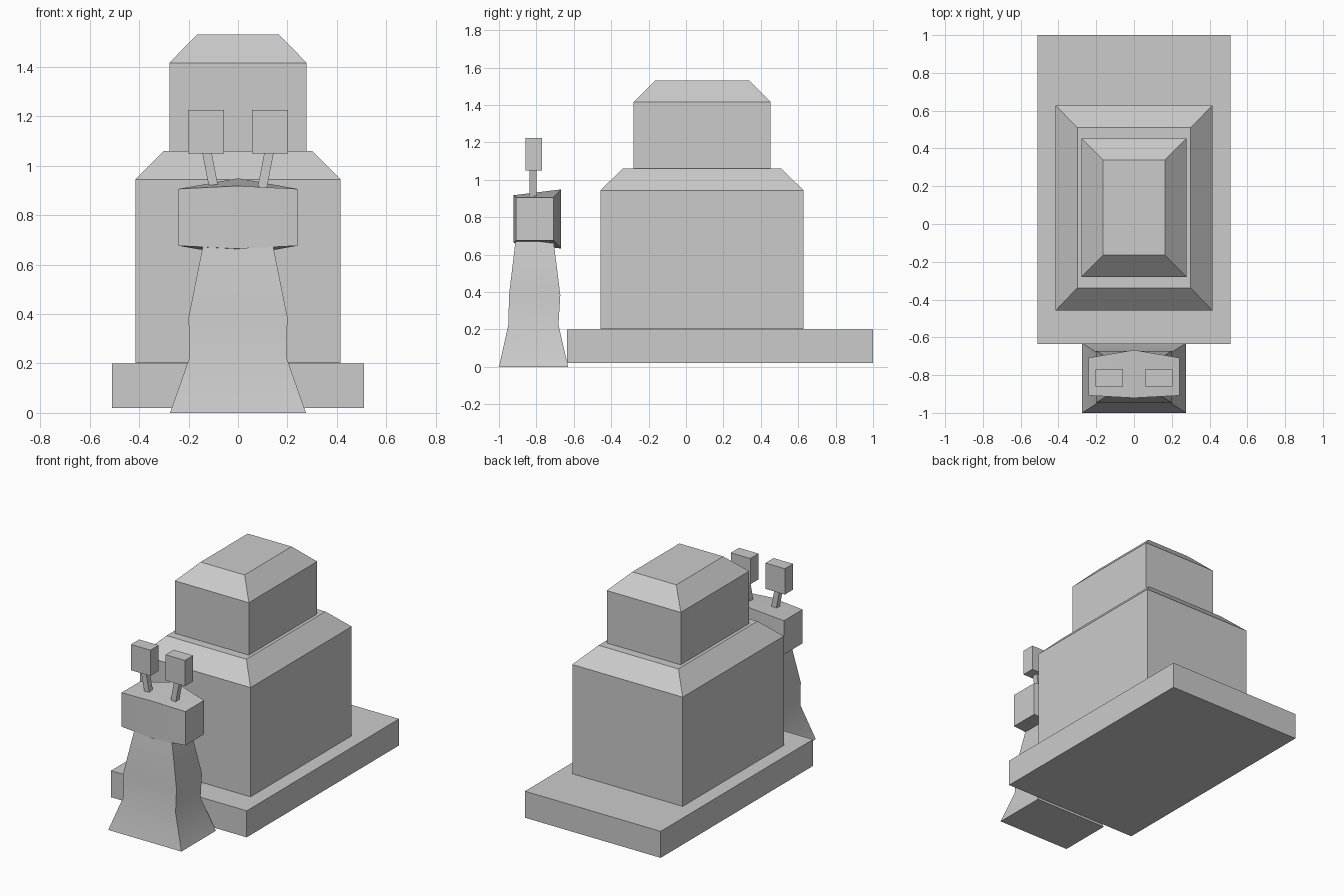
import bpy
import bmesh
import math

cube = bpy.data.objects.get("Cube")
if cube:
    bpy.data.objects.remove(cube, do_unlink=True)

grey = bpy.data.materials.new("plain grey")
grey.use_nodes = True
color = (0.6, 0.6, 0.6, 1)
grey.diffuse_color = color
grey.node_tree.nodes["Principled BSDF"].inputs["Base Color"].default_value = color


def rect(half_x, y0, y1, z, cx=0):
    """Rectangular ring at one height."""
    return [(cx - half_x, y0, z), (cx + half_x, y0, z),
            (cx + half_x, y1, z), (cx - half_x, y1, z)]


def loft(name, rings, split_caps=False):
    """Closed solid skinned through rings listed from bottom to top."""
    bm = bmesh.new()
    loops = [[bm.verts.new(p) for p in ring] for ring in rings]
    n = len(loops[0])
    for low, high in zip(loops, loops[1:]):
        for i in range(n):
            j = (i + 1) % n
            bm.faces.new((low[i], low[j], high[j], high[i]))
    for cap in (loops[0], loops[-1]):
        if split_caps:  # hexagon folded along its middle ridge
            bm.faces.new(cap[:4])
            bm.faces.new((cap[3], cap[4], cap[5], cap[0]))
        else:
            bm.faces.new(cap)
    bmesh.ops.recalc_face_normals(bm, faces=bm.faces)
    mesh = bpy.data.meshes.new(name)
    bm.to_mesh(mesh)
    bm.free()
    mesh.materials.append(grey)
    obj = bpy.data.objects.new(name, mesh)
    bpy.context.collection.objects.link(obj)
    bpy.ops.object.select_all(action="DESELECT")
    obj.select_set(True)
    bpy.context.view_layer.objects.active = obj
    bpy.ops.object.shade_smooth_by_angle(angle=math.radians(30))
    return obj


# Flat foot slab
loft("foot_slab", [rect(0.51, -0.635, 1, 0.02), rect(0.51, -0.635, 1, 0.2)])

# Two stacked shell tiers with chamfered tops
loft("lower_shell", [rect(0.415, -0.458, 0.628, 0.202),
                     rect(0.415, -0.458, 0.628, 0.944),
                     rect(0.3, -0.338, 0.51, 1.06)])
loft("upper_shell", [rect(0.278, -0.28, 0.453, 1.06),
                     rect(0.278, -0.28, 0.453, 1.416),
                     rect(0.165, -0.165, 0.34, 1.53)])

# Flared neck
loft("neck", [rect(0.275, -1, -0.63, 0),
              rect(0.196, -0.95, -0.682, 0.225),
              rect(0.2, -0.946, -0.672, 0.385),
              rect(0.143, -0.912, -0.708, 0.67)])

# Six-sided head, ridged along the middle
MID = 0.791
outline = [(0, -0.921, 0.127), (0.24, -0.908, 0.115), (0.24, -0.708, 0.115),
           (0, -0.667, 0.158), (-0.24, -0.708, 0.115), (-0.24, -0.908, 0.115)]
loft("head", [[(x, y, MID + s * h) for x, y, h in outline] for s in (-1, 1)],
     split_caps=True)

# Leaning stalks with box eyes
for side, s in (("left", 1), ("right", -1)):
    loft(side + "_stalk", [rect(0.019, -0.836, -0.798, 0.89, s * 0.094),
                           rect(0.019, -0.836, -0.798, 1.06, s * 0.127)])
    loft(side + "_eye", [rect(0.073, -0.859, -0.771, z, s * 0.13)
                         for z in (1.05, 1.225)])
